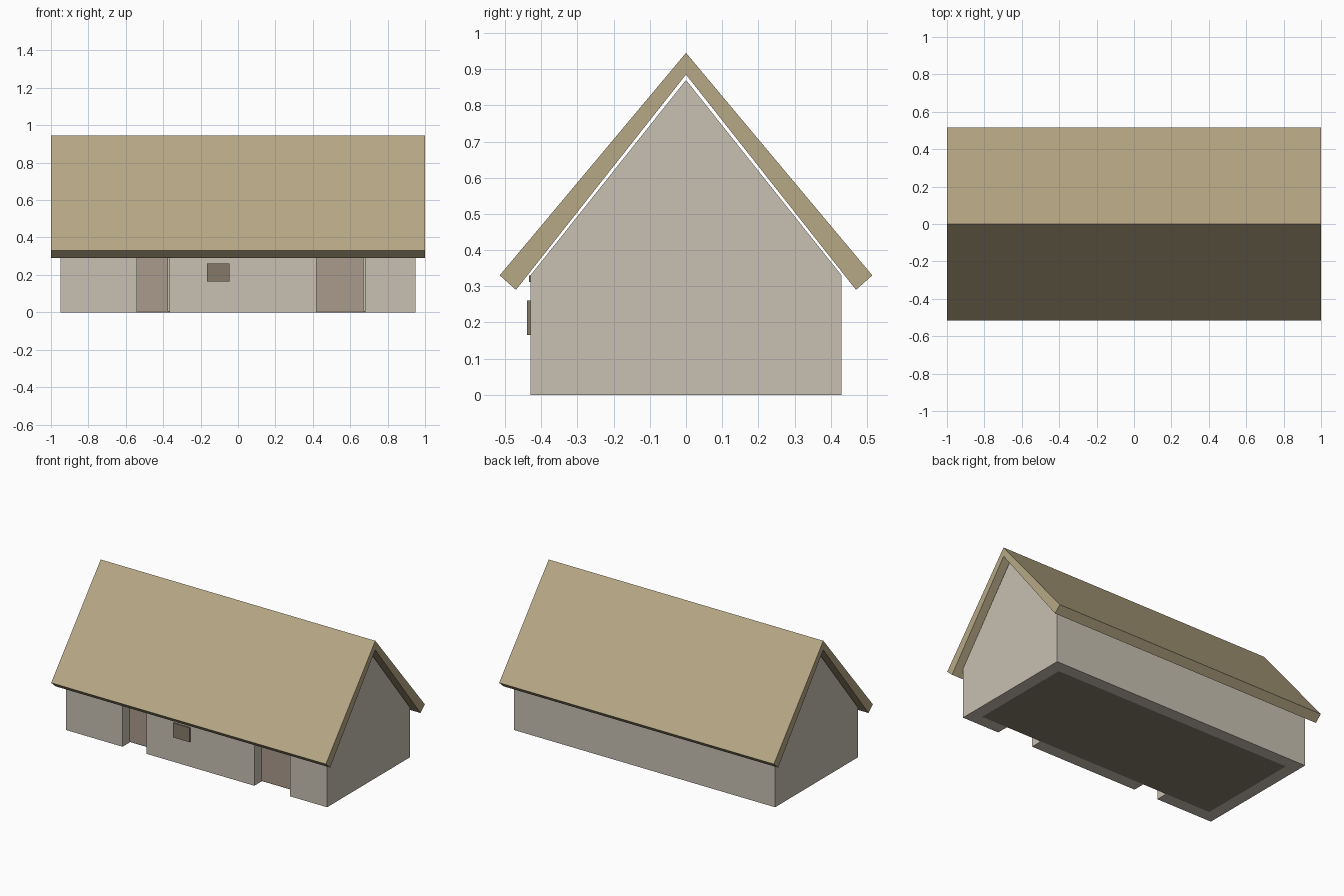
import bpy
import bmesh

cube = bpy.data.objects.get("Cube")
if cube:
    bpy.data.objects.remove(cube, do_unlink=True)


def material(name, rgb):
    """Flat colour from 0-255 sRGB values, stored as linear."""
    linear = [((c / 255 + 0.055) / 1.055) ** 2.4 for c in rgb] + [1]
    mat = bpy.data.materials.new(name)
    mat.use_nodes = True
    mat.diffuse_color = linear
    mat.node_tree.nodes["Principled BSDF"].inputs["Base Color"].default_value = linear
    return mat


plaster = material("pale plaster", (200, 192, 178))
thatch = material("straw roof", (183, 168, 134))
door_wood = material("door wood", (170, 155, 141))
dark_wood = material("dark wood", (133, 122, 106))


def prism(name, profile, x0, x1, mat):
    """Extrude a (y, z) profile along x."""
    bm = bmesh.new()
    face = bm.faces.new([bm.verts.new((x0, y, z)) for y, z in profile])
    result = bmesh.ops.extrude_face_region(bm, geom=[face])
    moved = [v for v in result["geom"] if isinstance(v, bmesh.types.BMVert)]
    bmesh.ops.translate(bm, verts=moved, vec=(x1 - x0, 0, 0))
    bmesh.ops.recalc_face_normals(bm, faces=bm.faces)
    mesh = bpy.data.meshes.new(name)
    bm.to_mesh(mesh)
    bm.free()
    mesh.materials.append(mat)
    obj = bpy.data.objects.new(name, mesh)
    bpy.context.collection.objects.link(obj)
    return obj


def box(name, x0, x1, y0, y1, z0, z1, mat):
    return prism(name, [(y0, z0), (y1, z0), (y1, z1), (y0, z1)], x0, x1, mat)


def cut(target, cutter):
    """Subtract the cutter and remove it."""
    mod = target.modifiers.new("cut", "BOOLEAN")
    mod.operation = "DIFFERENCE"
    mod.solver = "EXACT"
    mod.object = cutter
    bpy.context.view_layer.objects.active = target
    bpy.ops.object.modifier_apply(modifier=mod.name)
    bpy.data.objects.remove(cutter, do_unlink=True)


# Walls with gable ends, hollowed out
LENGTH, DEPTH, THICK = 0.95, 0.43, 0.08
EAVE, PEAK = 0.33, 0.87
walls = prism("walls", [(-DEPTH, 0), (DEPTH, 0), (DEPTH, EAVE), (0, PEAK), (-DEPTH, EAVE)],
              -LENGTH, LENGTH, plaster)
inner_x, inner_y = LENGTH - THICK, DEPTH - THICK
cut(walls, box("interior_cutter", -inner_x, inner_x, -inner_y, inner_y, -0.1, 1, plaster))

# Floor slab
FLOOR = 0.008
box("floor", -inner_x, inner_x, -inner_y, inner_y, 0, FLOOR, dark_wood)

# Doorways, each with a recessed door and a lintel
DOOR_TOP = 0.312
for side, x0, x1 in (("right", -0.54, -0.365), ("left", 0.42, 0.68)):
    cut(walls, box("doorway_cutter", x0, x1, -0.5, -0.3, -0.1, DOOR_TOP, plaster))
    box(side + "_door", x0, x1 - 0.008, -0.355, -0.33, FLOOR, DOOR_TOP, door_wood)
    box(side + "_lintel", x0, x1, -DEPTH - 0.004, -0.41, DOOR_TOP, EAVE, dark_wood)

# Small shuttered window
box("window_shutter", -0.165, -0.045, -0.439, -0.42, 0.165, 0.26, dark_wood)

# Steep roof with overhanging eaves
half = [(0.515, 0.33), (0.47, 0.29)]
roof_profile = ([(0, 0.945)] + half + [(0, 0.885)]
                + [(-y, z) for y, z in reversed(half)])
prism("roof", roof_profile, -1, 1, thatch)
